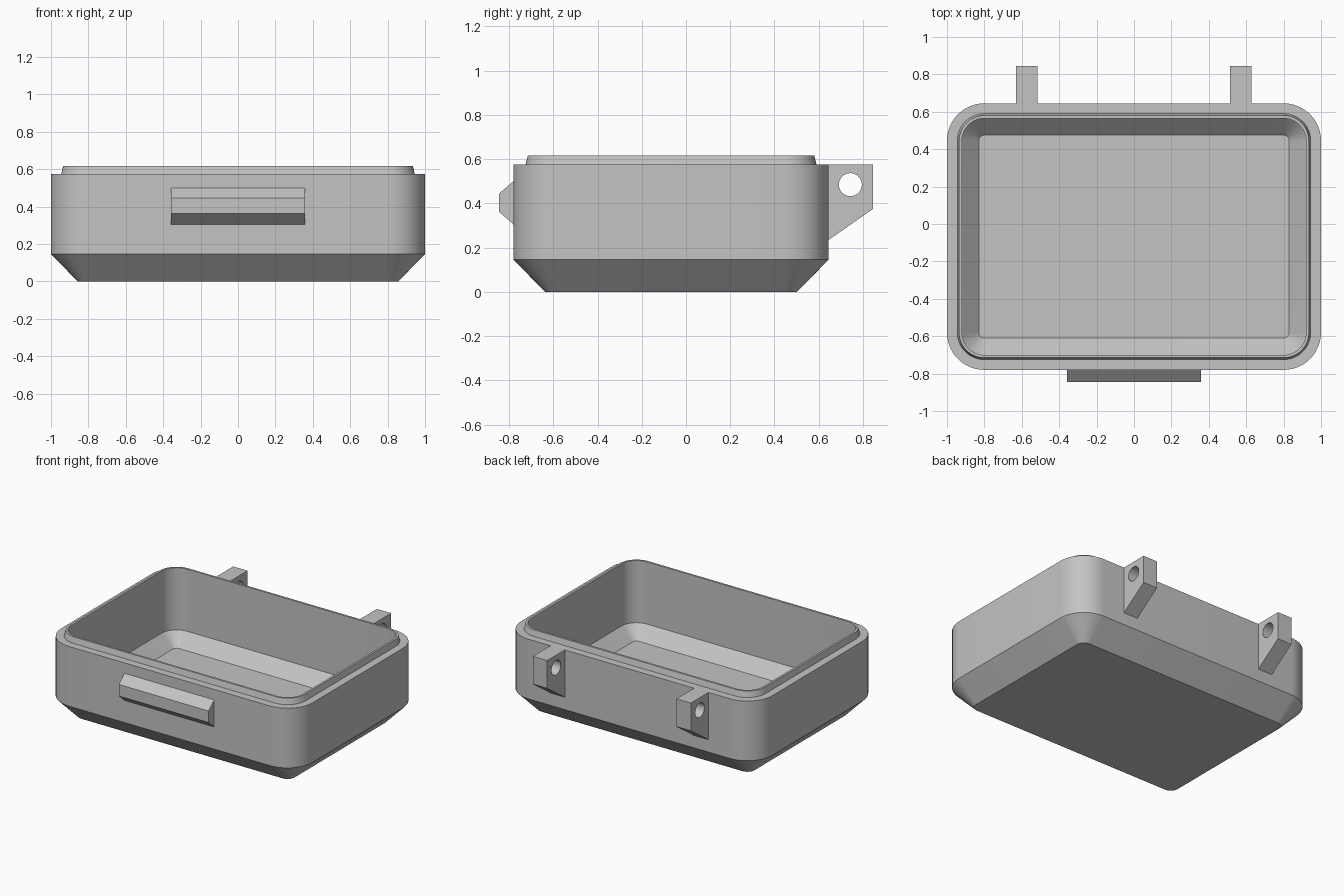
import bpy, bmesh, math

if "Cube" in bpy.data.objects:
    bpy.data.objects.remove(bpy.data.objects["Cube"])

grey = bpy.data.materials.new("light_grey")
grey.diffuse_color = (0.55, 0.55, 0.55, 1)
grey.use_nodes = True
grey.node_tree.nodes["Principled BSDF"].inputs["Base Color"].default_value = grey.diffuse_color

HALF_X, Y_MIN, Y_MAX, RADIUS, SEGS = 1.0, -0.78, 0.645, 0.2, 12


def finish(bm, name):
    bmesh.ops.recalc_face_normals(bm, faces=bm.faces)
    mesh = bpy.data.meshes.new(name)
    bm.to_mesh(mesh)
    bm.free()
    mesh.materials.append(grey)
    ob = bpy.data.objects.new(name, mesh)
    bpy.context.collection.objects.link(ob)
    bpy.ops.object.select_all(action='DESELECT')
    ob.select_set(True)
    bpy.context.view_layer.objects.active = ob
    bpy.ops.object.shade_smooth_by_angle(angle=math.radians(30))
    return ob


def rounded_ring(bm, inset, z):
    """Rounded rectangle, shrunk by inset with concentric corners."""
    r = RADIUS - inset
    cx, y0, y1 = HALF_X - RADIUS, Y_MIN + RADIUS, Y_MAX - RADIUS
    ring = []
    for k, (x, y) in enumerate([(cx, y1), (-cx, y1), (-cx, y0), (cx, y0)]):
        for i in range(SEGS + 1):
            a = math.pi / 2 * (k + i / SEGS)
            ring.append(bm.verts.new((x + r * math.cos(a), y + r * math.sin(a), z)))
    return ring


def side_prism(name, profile, x0, x1, hole=None):
    """Extrude a (y, z) profile along x, with an optional round hole."""
    bm = bmesh.new()
    loops = [profile]
    if hole:
        y, z, r = hole
        loops.append([(y + r * math.cos(i * math.tau / 32),
                       z + r * math.sin(i * math.tau / 32)) for i in range(32)])
    edges = []
    for loop in loops:
        vs = [bm.verts.new((x0, y, z)) for y, z in loop]
        edges += [bm.edges.new((vs[i - 1], vs[i])) for i in range(len(vs))]
    bmesh.ops.triangle_fill(bm, edges=edges, use_beauty=True, normal=(1, 0, 0))
    out = bmesh.ops.extrude_face_region(bm, geom=bm.faces[:], use_keep_orig=True)
    moved = [g for g in out["geom"] if isinstance(g, bmesh.types.BMVert)]
    bmesh.ops.translate(bm, verts=moved, vec=(x1 - x0, 0, 0))
    return finish(bm, name)


# Tray body: outer chamfer, wall, ledge, sealing lip, inner wall, inner chamfer
sections = [(0.143, 0), (0, 0.146), (0, 0.575), (0.055, 0.575), (0.065, 0.617),
            (0.08, 0.617), (0.08, 0.17), (0.17, 0.08)]
bm = bmesh.new()
rings = [rounded_ring(bm, inset, z) for inset, z in sections]
for a, b in zip(rings, rings[1:]):
    for i in range(len(a)):
        bm.faces.new((a[i - 1], a[i], b[i], b[i - 1]))
bm.faces.new(rings[0][::-1])
bm.faces.new(rings[-1])
finish(bm, "tray_body")

# Front latch catch
side_prism("latch_catch",
           [(-0.76, 0.5), (-0.78, 0.5), (-0.845, 0.445), (-0.845, 0.362),
            (-0.78, 0.305), (-0.76, 0.305)], -0.357, 0.357)

# Rear hinge lugs with pin holes
lug = [(0.645, 0.575), (0.845, 0.575), (0.845, 0.375), (0.645, 0.235)]
for name, x in (("hinge_lug_left", -0.63), ("hinge_lug_right", 0.513)):
    side_prism(name, lug, x, x + 0.114, hole=(0.743, 0.485, 0.052))
